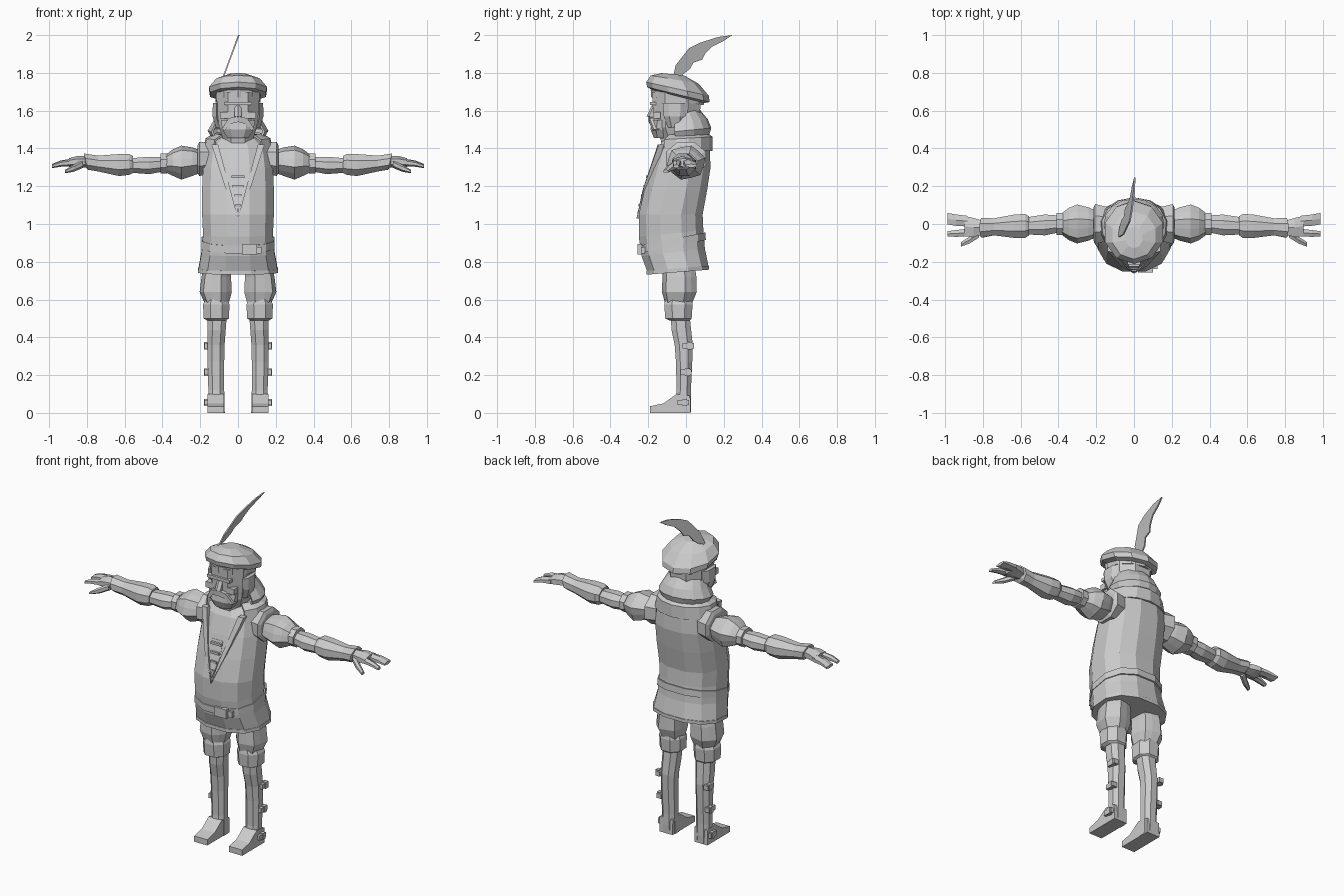
import bpy, math
from mathutils import Vector

grey = bpy.data.materials.new("plain grey")
grey.diffuse_color = (0.6, 0.6, 0.6, 1)


def make(name, verts, faces, mirror=False, thick=0):
    me = bpy.data.meshes.new(name)
    me.from_pydata(verts, [], faces)
    me.materials.append(grey)
    ob = bpy.data.objects.new(name, me)
    bpy.context.collection.objects.link(ob)
    if thick:
        s = ob.modifiers.new("thickness", 'SOLIDIFY')
        s.thickness = thick
        s.offset = 0
    if mirror:
        m = ob.modifiers.new("mirror", 'MIRROR')
        m.use_mirror_merge = False
    bpy.context.view_layer.objects.active = ob
    bpy.ops.object.mode_set(mode='EDIT')
    bpy.ops.mesh.select_all(action='SELECT')
    bpy.ops.mesh.normals_make_consistent(inside=False)
    bpy.ops.object.mode_set(mode='OBJECT')
    return ob


def spow(v, p):
    return math.copysign(abs(v) ** p, v)


def loft(name, rings, n=8, axis='z', p=1.0, star=1.0, mirror=False, arc=None, thick=0):
    """Rings along z: (z, cx, cy, rx, ry, tilt); along x: (x, cy, cz, ry, rz, tilt)."""
    verts = []
    count = n + 1 if arc else n
    k = 1 if arc else 1 / math.cos(math.pi / n) ** p
    for r in rings:
        pos, ca, cb, ra, rb = r[:5]
        tilt = r[5] if len(r) > 5 else 0
        for i in range(count):
            if arc:   # open band centred on the back
                t = math.pi / 2 + math.radians(arc) * (2 * i / n - 1)
            else:
                t = 2 * math.pi * (i + .5) / n
            s = k * (star if i % 2 else 1)
            a, b = ra * s * spow(math.cos(t), p), rb * s * spow(math.sin(t), p)
            if axis == 'z':
                verts.append((ca + a, cb + b, pos + tilt * b))
            else:
                verts.append((pos + tilt * b, ca + a, cb + b))
    faces = []
    for j in range(len(rings) - 1):
        for i in range(n):
            a, b = j * count + i, j * count + (i + 1) % count
            faces.append((a, b, b + count, a + count))
    if not arc:
        faces += [tuple(range(n)), tuple(range(len(verts) - n, len(verts)))]
    return make(name, verts, faces, mirror, thick)


def prism(name, pts, offset, mirror=False):
    n = len(pts)
    verts = [Vector(q) for q in pts] + [Vector(q) + Vector(offset) for q in pts]
    faces = [tuple(range(n)), tuple(range(n, 2 * n))]
    faces += [(i, (i + 1) % n, n + (i + 1) % n, n + i) for i in range(n)]
    return make(name, verts, faces, mirror)


def box(name, c, s, mirror=False):
    x, y, z = c
    a, b, h = s[0] / 2, s[1] / 2, s[2] / 2
    return prism(name, [(x - a, y - b, z - h), (x + a, y - b, z - h),
                        (x + a, y + b, z - h), (x - a, y + b, z - h)], (0, 0, 2 * h), mirror)


# tunic: z, half width, front, back, tilt
body = [(.76, .21, -.205, .12, .08), (.85, .193, -.235, .10, .12), (.95, .185, -.25, .092, .1),
        (1.05, .19, -.25, .088, 0), (1.18, .19, -.22, .112, 0), (1.30, .185, -.185, .13, 0),
        (1.40, .17, -.15, .125, 0), (1.46, .10, -.11, .09, 0)]
loft("tunic", [(z, 0, (f + b) / 2, w, (b - f) / 2, t) for z, w, f, b, t in body], 12, p=.85)
loft("hem_trim", [(.745, 0, -.043, .212, .166, .08), (.765, 0, -.043, .212, .166, .08)], 12, p=.85)

# belt and buckle
loft("belt", [(.88, 0, -.07, .194, .175, .2), (.92, 0, -.072, .192, .175, .2)], 12, p=.85)
box("buckle", (.06, -.245, .867), (.08, .025, .055))
box("belt_tail", (.10, -.228, .862), (.05, .02, .035))

# neckline: lapels, shirt panel and lacing
prism("lapel", [(0, -.262, 1.03), (.07, -.222, 1.20), (.14, -.145, 1.42), (.105, -.15, 1.42),
                (.04, -.23, 1.18)], (0, .03, 0), True)
prism("shirt_panel", [(0, -.257, 1.06), (.035, -.222, 1.18), (.035, -.195, 1.27),
                      (-.035, -.195, 1.27), (-.035, -.222, 1.18)], (0, .02, 0))
for i in range(4):
    z = 1.10 + .05 * i
    w = .014 + .007 * i
    box("lace", (0, -.243 + .013 * i, z), (2 * w, .018, .014))

# collar and cowl
loft("collar", [(1.38, 0, -.01, .185, .145, .05), (1.45, 0, -.01, .168, .145, .06),
                (1.475, 0, -.01, .12, .11, .1)], 10, arc=135, thick=.012)
loft("cowl", [(1.44, 0, .0, .125, .11, .1), (1.495, 0, .0, .155, .128, .1),
              (1.54, 0, -.005, .128, .115, .1), (1.60, 0, -.02, .10, .09, 0)], 10, arc=118, thick=.012)

# neck and head
loft("head", [(1.38, 0, -.05, .075, .07), (1.45, 0, -.05, .08, .085), (1.51, 0, -.055, .10, .115),
              (1.60, 0, -.05, .11, .125), (1.70, 0, -.05, .115, .13)], 8, p=.85)
loft("beard", [(1.455, 0, -.135, .055, .035), (1.50, 0, -.13, .083, .058),
               (1.55, 0, -.12, .09, .062)], 8, p=.8)
prism("moustache", [(0, -.198, 1.57), (.05, -.192, 1.56), (.088, -.17, 1.50), (.07, -.178, 1.495),
                    (.04, -.192, 1.53), (0, -.198, 1.54)], (0, .03, 0), True)
prism("nose", [(0, -.178, 1.635), (0, -.208, 1.57), (0, -.178, 1.56)], (.018, .012, 0), True)
box("brow", (0, -.175, 1.638), (.15, .03, .018))
box("cheek", (.07, -.155, 1.575), (.05, .04, .035), True)
loft("side_hair", [(1.51, .098, -.055, .018, .035), (1.57, .115, -.06, .02, .05),
                   (1.64, .115, -.06, .018, .055)], 6, mirror=True)

# cap and headband
loft("headband", [(1.65, 0, -.045, .118, .132, -.15), (1.69, 0, -.045, .12, .135, -.15)], 10)
loft("cap", [(1.675, 0, -.04, .12, .13, -.25), (1.685, 0, -.04, .148, .157, -.24),
             (1.715, 0, -.045, .153, .158, -.22), (1.765, 0, -.06, .115, .12, -.17),
             (1.793, 0, -.07, .045, .055, -.1)], 10)

# feather: outline in the side plane, leaning with height
outline = [(-.07, 1.77), (-.055, 1.84), (.015, 1.93), (.075, 1.96), (.17, 1.99), (.245, 2.0),
           (.20, 1.97), (.14, 1.94), (.125, 1.925), (.10, 1.90), (.085, 1.87), (.04, 1.855),
           (.02, 1.82), (-.02, 1.79)]
prism("feather", [(-.085 + (z - 1.77) * .37, y, z) for y, z in outline], (.008, 0, 0))

# arms, mirrored
loft("armhole", [(.14, .0, 1.345, .09, .085), (.205, .0, 1.345, .105, .09),
                 (.215, .0, 1.345, .085, .07)], 8, 'x', mirror=True)
loft("puff_sleeve", [(.20, 0, 1.33, .07, .06), (.24, 0, 1.33, .088, .075), (.30, 0, 1.325, .103, .09),
                     (.345, 0, 1.325, .085, .07), (.385, 0, 1.32, .055, .045)],
     12, 'x', star=.9, mirror=True)
loft("sleeve_band", [(.375, 0, 1.32, .058, .052), (.41, 0, 1.32, .058, .052)], 8, 'x', mirror=True)
loft("sleeve", [(.40, 0, 1.315, .045, .038), (.47, -.005, 1.31, .055, .046),
                (.57, -.01, 1.31, .045, .038)], 8, 'x', mirror=True)
loft("gauntlet", [(.555, -.01, 1.315, .05, .045), (.575, -.01, 1.315, .063, .055),
                  (.63, -.012, 1.312, .062, .058), (.74, -.015, 1.32, .045, .042),
                  (.805, -.02, 1.33, .052, .043, .25), (.81, -.02, 1.33, .035, .028)],
     8, 'x', mirror=True)
loft("palm", [(.79, -.02, 1.33, .035, .026), (.85, -.018, 1.33, .05, .026),
              (.895, -.012, 1.325, .054, .02)], 6, 'x', mirror=True)
loft("fingers", [(.88, .015, 1.325, .028, .018), (.94, .02, 1.32, .03, .014),
                 (.985, .028, 1.308, .03, .008)], 6, 'x', mirror=True)
loft("forefinger", [(.88, -.045, 1.325, .02, .016), (.94, -.05, 1.318, .018, .013),
                    (.985, -.052, 1.305, .014, .008)], 6, 'x', mirror=True)
loft("thumb", [(.82, -.05, 1.318, .022, .018), (.87, -.085, 1.295, .018, .016),
               (.915, -.108, 1.278, .012, .008)], 6, 'x', mirror=True)

# breeches, mirrored
loft("breeches", [(.79, .105, -.04, .075, .085), (.72, .115, -.035, .078, .09),
                  (.64, .118, -.035, .085, .092), (.575, .112, -.04, .062, .07)],
     12, p=.85, star=.9, mirror=True)
loft("breeches_cuff", [(.60, .115, -.04, .058, .07), (.575, .115, -.04, .07, .075),
                       (.50, .115, -.04, .067, .07), (.49, .115, -.035, .05, .055)],
     8, p=.9, mirror=True)

# boots with side buckles, mirrored
loft("boot", [(.51, .11, -.03, .05, .05), (.44, .113, -.025, .048, .052), (.36, .116, -.012, .045, .048),
              (.27, .117, -.01, .044, .043), (.12, .115, -.012, .042, .038),
              (.05, .115, -.015, .044, .042), (.0, .115, -.015, .045, .04)], 8, p=.85, mirror=True)
prism("foot", [(.073, .025, 0), (.073, .022, .09), (.073, -.05, .10), (.073, -.12, .05),
               (.073, -.19, .035), (.073, -.19, 0)], (.088, 0, 0), True)
for z, y in ((.355, .012), (.215, 0), (.055, -.015)):
    box("boot_buckle", (.162, y, z), (.03, .06, .028), True)
    box("buckle_pin", (.17, y + .008, z), (.022, .025, .038), True)
